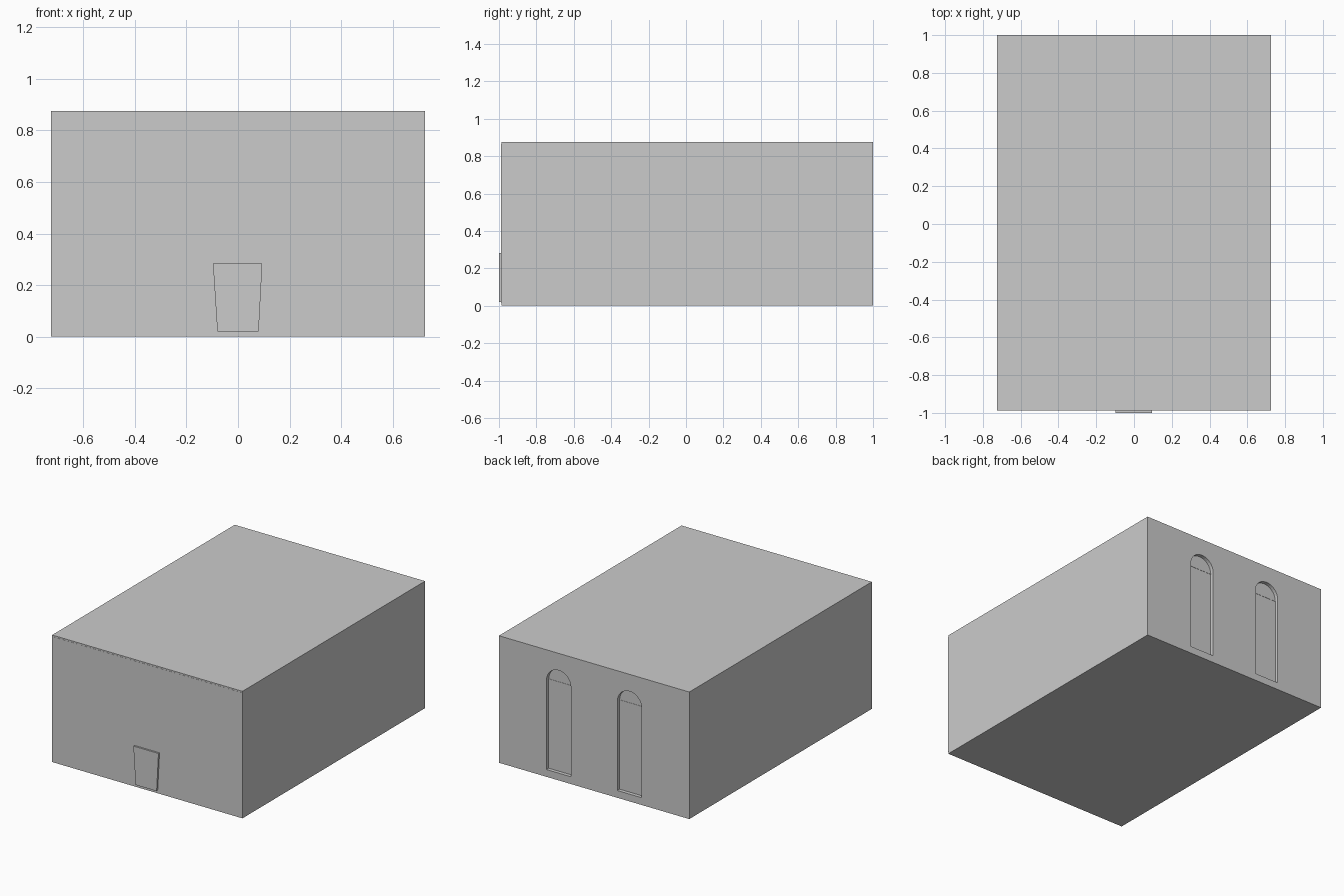
import bpy, bmesh, math

if "Cube" in bpy.data.objects:
    bpy.data.objects.remove(bpy.data.objects["Cube"])

W, H = 0.725, 0.875            # half width, total height
FLOOR, CEIL = 0.015, 0.865     # slab limits
FRONT, BACK = -0.988, 1.0


def prism(name, profile, y0, y1):
    """Extrude an (x, z) outline from y0 to y1."""
    bm = bmesh.new()
    face = bm.faces.new([bm.verts.new((x, y0, z)) for x, z in profile])
    ext = bmesh.ops.extrude_face_region(bm, geom=[face])
    for v in ext["geom"]:
        if isinstance(v, bmesh.types.BMVert):
            v.co.y = y1
    bmesh.ops.recalc_face_normals(bm, faces=bm.faces)
    mesh = bpy.data.meshes.new(name)
    bm.to_mesh(mesh)
    bm.free()
    ob = bpy.data.objects.new(name, mesh)
    bpy.context.collection.objects.link(ob)
    return ob


def box(name, x0, x1, y0, y1, z0, z1):
    return prism(name, [(x0, z0), (x1, z0), (x1, z1), (x0, z1)], y0, y1)


def arch(cx, half, z0, spring, steps=16):
    """Round-headed window outline."""
    pts = [(cx - half, z0), (cx + half, z0)]
    for i in range(steps + 1):
        a = math.pi * i / steps
        pts.append((cx + half * math.cos(a), spring + half * math.sin(a)))
    return pts


# Room shell: floor, ceiling and walls
box("floor", -W, W, FRONT + 0.001, BACK, 0, FLOOR)
box("ceiling", -W, W, FRONT + 0.001, BACK, CEIL, H)
box("front_wall", -W, W, FRONT, FRONT + 0.012, FLOOR, CEIL)
back_wall = box("back_wall", -W, W, 0.975, BACK, FLOOR, CEIL)
for side, name in ((-1, "left_wall"), (1, "right_wall")):
    xs = sorted((side * W, side * (W - 0.012)))
    box(name, xs[0], xs[1], FRONT + 0.012, 0.975, FLOOR, CEIL)

# Two arched windows set into the back wall
SILL, SPRING, HALF = 0.05, 0.665, 0.093
for side, name in ((-1, "left"), (1, "right")):
    cx = side * 0.27
    cutter = prism(name + "_window_cutter", arch(cx, HALF, SILL, SPRING), 0.95, 1.05)
    cutter.hide_render = True
    cutter.hide_set(True)
    cut = back_wall.modifiers.new(name + "_opening", "BOOLEAN")
    cut.operation = "DIFFERENCE"
    cut.solver = "EXACT"
    cut.object = cutter
    prism(name + "_window_pane", arch(cx, HALF + 0.006, SILL - 0.006, SPRING), 0.968, 0.9752)
    # Thin transom where the arch springs
    box(name + "_window_transom", cx - HALF, cx + HALF, 0.974, 0.977, SPRING - 0.004, SPRING + 0.001)

# Tapered panel standing proud of the front wall
prism("front_panel", [(-0.08, 0.02), (0.08, 0.02), (0.094, 0.283), (-0.097, 0.283)],
      -1.0, FRONT + 0.02)
